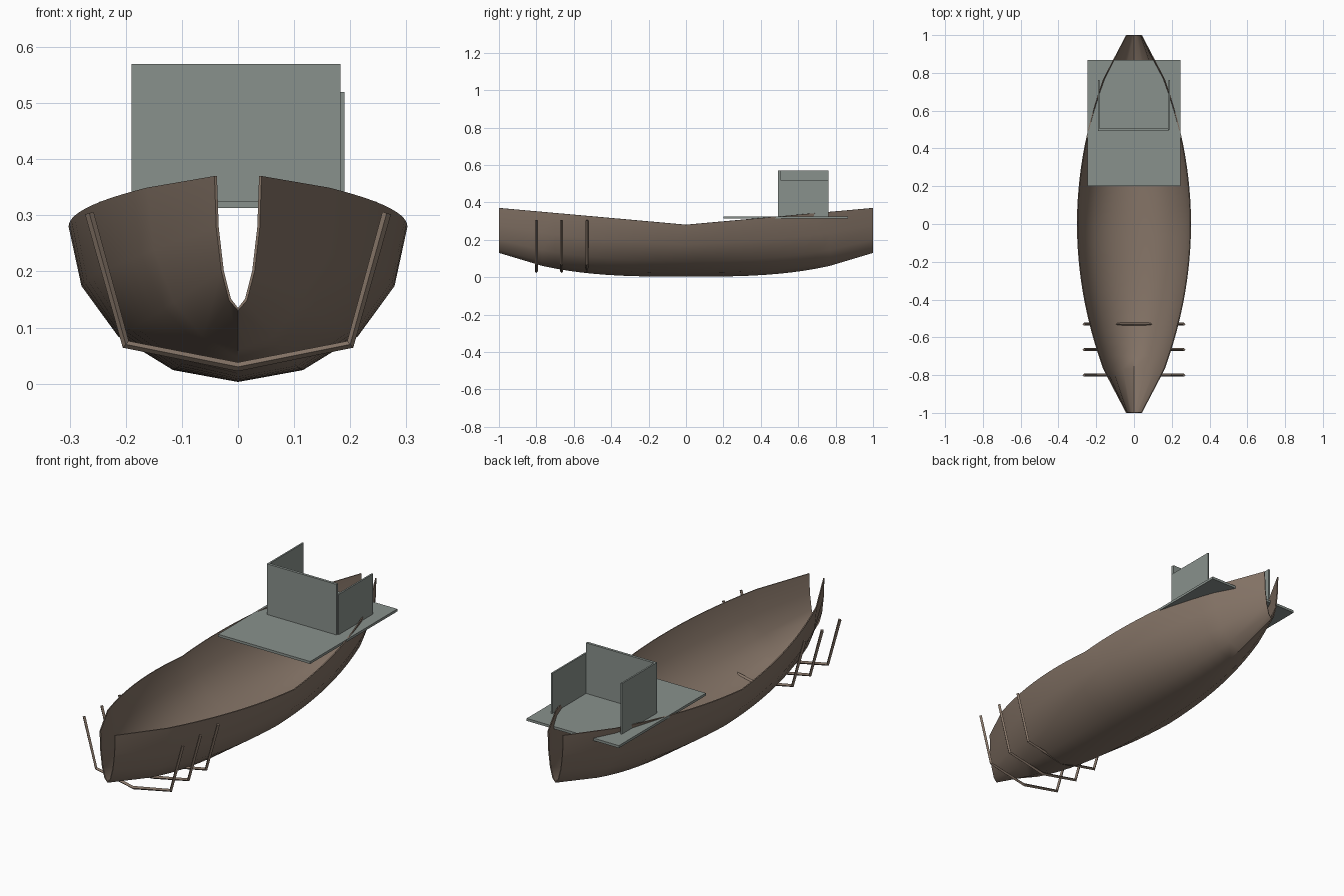
import bpy, bmesh, math

if "Cube" in bpy.data.objects:
    bpy.data.objects.remove(bpy.data.objects["Cube"], do_unlink=True)


def make_material(name, rgb):
    mat = bpy.data.materials.new(name)
    mat.use_nodes = True
    color = (*rgb, 1.0)
    mat.diffuse_color = color
    mat.node_tree.nodes["Principled BSDF"].inputs["Base Color"].default_value = color
    return mat


wood = make_material("brown wood", (0.235, 0.175, 0.135))
metal = make_material("grey metal", (0.25, 0.285, 0.265))


def add_object(name, data, mat):
    obj = bpy.data.objects.new(name, data)
    bpy.context.collection.objects.link(obj)
    data.materials.append(mat)
    return obj


def add_box(name, low, high, mat):
    bm = bmesh.new()
    bmesh.ops.create_cube(bm, size=1)
    for v in bm.verts:
        v.co = [a + (c + 0.5) * (b - a) for a, b, c in zip(low, high, v.co)]
    mesh = bpy.data.meshes.new(name)
    bm.to_mesh(mesh)
    bm.free()
    return add_object(name, mesh, mat)


# Hull: quarter-ellipse sections, narrowing and rising towards both ends
STEPS, SHOULDER = 11, 0.77


def half_width(t):
    if t > SHOULDER:
        s = (t - SHOULDER) / (1 - SHOULDER)
        return half_width(SHOULDER) * (1 - s) + 0.042 * s
    return 0.302 * (1 - 0.78 * t * t)


def keel_height(t):
    if t > SHOULDER:
        s = (t - SHOULDER) / (1 - SHOULDER)
        return keel_height(SHOULDER) * (1 - s) + 0.13 * s
    return 0.003 + 0.127 * t ** 3


half = [SHOULDER * i / STEPS for i in range(STEPS + 1)] + [1.0]
stations = [-t for t in reversed(half[1:])] + half

bm = bmesh.new()
rows = []
for y in stations:
    t = abs(y)
    width, keel, rim = half_width(t), keel_height(t), 0.28 + 0.09 * t
    row = []
    for k in range(-4, 5):
        a = k * math.pi / 8
        row.append(bm.verts.new((width * math.sin(a), y,
                                 keel + (rim - keel) * (1 - math.cos(a)))))
    rows.append(row)
for r0, r1 in zip(rows, rows[1:]):
    for k in range(8):
        bm.faces.new((r0[k], r1[k], r1[k + 1], r0[k + 1]))
bm.normal_update()
# Make the skin face outwards (the keel looks down)
if sum(f.normal.z for f in bm.faces) > 0:
    bmesh.ops.reverse_faces(bm, faces=bm.faces[:])
mesh = bpy.data.meshes.new("hull")
bm.to_mesh(mesh)
bm.free()
hull = add_object("hull", mesh, wood)
skin = hull.modifiers.new("thickness", 'SOLIDIFY')
skin.thickness = 0.005
skin.offset = -1
bpy.ops.object.select_all(action='DESELECT')
hull.select_set(True)
bpy.context.view_layer.objects.active = hull
bpy.ops.object.modifier_apply(modifier=skin.name)
bpy.ops.object.shade_smooth_by_angle(angle=math.radians(35))

# Bent rods wrapped under the bow
rod_path = [(-0.265, 0.304), (-0.2, 0.07), (0, 0.03), (0.2, 0.07), (0.265, 0.304)]
for i, y in enumerate((-0.8, -0.665, -0.53)):
    curve = bpy.data.curves.new("bow_rod", 'CURVE')
    curve.dimensions = '3D'
    curve.bevel_depth = 0.008
    curve.bevel_resolution = 0
    curve.use_fill_caps = True
    spline = curve.splines.new('POLY')
    spline.points.add(len(rod_path) - 1)
    for point, (x, z) in zip(spline.points, rod_path):
        point.co = (x, y, z, 1)
    spline.use_smooth = False
    add_object(f"bow_rod_{i + 1}", curve, wood)

# Stern platform with a three-walled shelter, open to the rear
add_box("platform", (-0.247, 0.2, 0.313), (0.247, 0.867, 0.325), metal)
add_box("shelter_front_wall", (-0.183, 0.492, 0.313), (0.183, 0.505, 0.57), metal)
add_box("shelter_right_wall", (-0.19, 0.492, 0.313), (-0.182, 0.763, 0.57), metal)
add_box("shelter_left_wall", (0.182, 0.5, 0.313), (0.19, 0.763, 0.52), metal)
